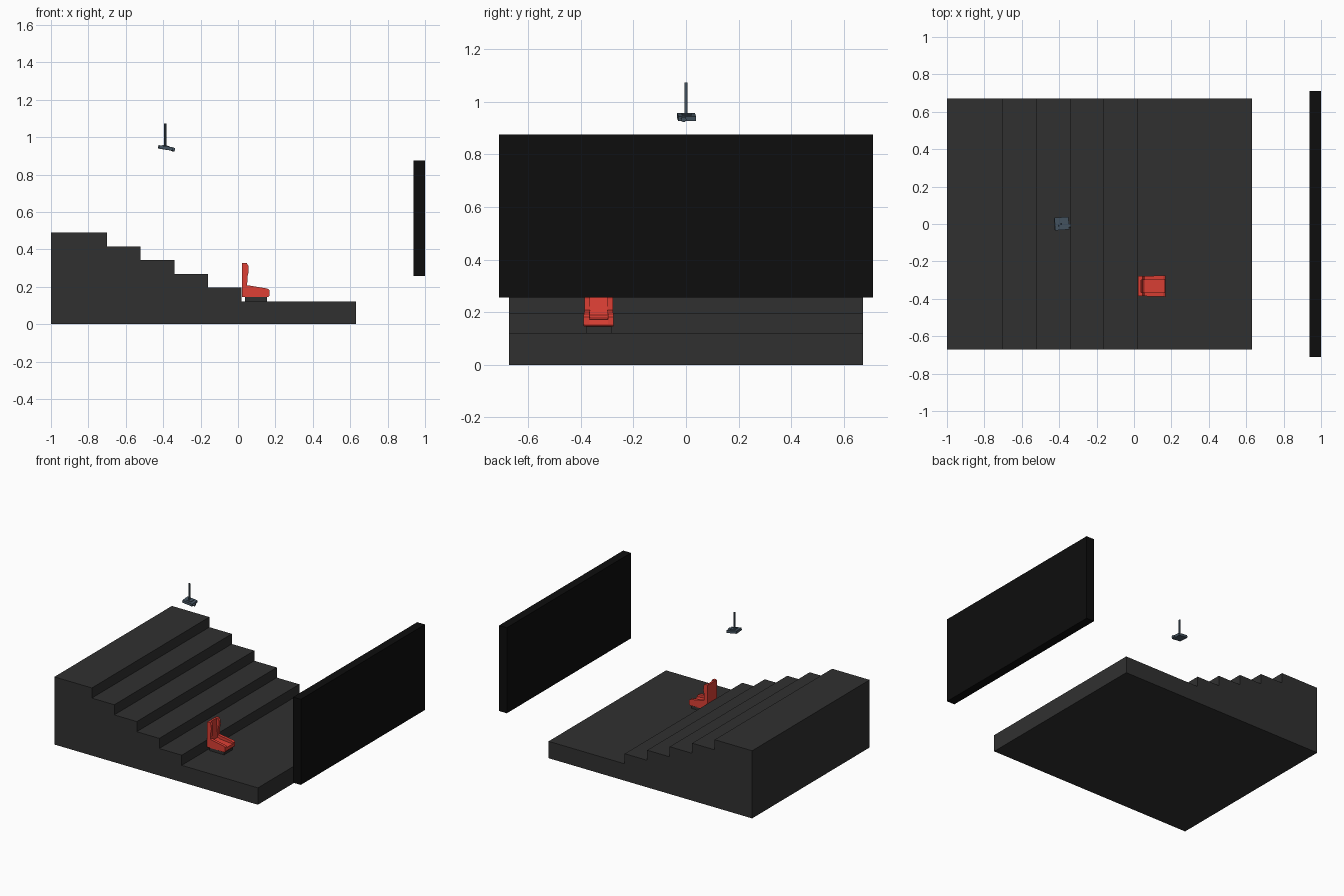
import bpy, bmesh
from math import radians
from mathutils import Matrix, Vector

if "Cube" in bpy.data.objects:
    bpy.data.objects.remove(bpy.data.objects["Cube"])


def material(name, rgb):
    m = bpy.data.materials.new(name)
    m.diffuse_color = (*rgb, 1)
    m.use_nodes = True
    m.node_tree.nodes["Principled BSDF"].inputs["Base Color"].default_value = m.diffuse_color
    return m


DARK = material("dark_carpet", (0.03, 0.03, 0.03))
BLACK = material("screen_black", (0.004, 0.004, 0.004))
RED = material("red_upholstery", (0.72, 0.05, 0.035))
STEEL = material("blue_grey_metal", (0.06, 0.09, 0.12))


def finish(name, bm, mat, matrix=None):
    bmesh.ops.recalc_face_normals(bm, faces=bm.faces[:])
    if matrix:
        bm.transform(matrix)
    me = bpy.data.meshes.new(name)
    bm.to_mesh(me)
    bm.free()
    me.materials.append(mat)
    ob = bpy.data.objects.new(name, me)
    bpy.context.collection.objects.link(ob)
    return ob


def box(name, lo, hi, mat, matrix=None):
    bm = bmesh.new()
    bmesh.ops.create_cube(bm, size=1)
    lo, hi = Vector(lo), Vector(hi)
    for v in bm.verts:
        v.co = Vector(a + (b - a) * (c + 0.5) for a, b, c in zip(lo, hi, v.co))
    return finish(name, bm, mat, matrix)


def extrude_xz(name, pts, y0, y1, mat):
    """Side profile in x, z swept along y."""
    bm = bmesh.new()
    face = bm.faces.new([bm.verts.new((x, y0, z)) for x, z in pts])
    new = bmesh.ops.extrude_face_region(bm, geom=[face])["geom"]
    bmesh.ops.translate(bm, vec=(0, y1 - y0, 0),
                        verts=[g for g in new if isinstance(g, bmesh.types.BMVert)])
    return finish(name, bm, mat)


def cylinder(name, r, depth, segs, mat, matrix):
    bm = bmesh.new()
    bmesh.ops.create_cone(bm, cap_ends=True, segments=segs, radius1=r, radius2=r, depth=depth)
    return finish(name, bm, mat, matrix)


# Stepped floor: front landing, four treads and a deep top tread
profile = [(-1, 0), (0.63, 0), (0.63, 0.122)]
x, z = 0.02, 0.122
for i in range(5):
    profile += [(x, z), (x, z + 0.0735)]
    x, z = x - 0.18, z + 0.0735
profile.append((-1, z))
extrude_xz("stepped_floor", profile, -0.672, 0.672, DARK)

# Screen
box("screen", (0.938, -0.71, 0.257), (1.0, 0.71, 0.876), BLACK)

# Seat: plinth, L-shaped shell, then side bolsters
CY = -0.332
box("seat_plinth", (0.037, CY - 0.048, 0.12), (0.155, CY + 0.048, 0.146), DARK)
parts = [extrude_xz("seat_shell", [
    (0.022, 0.145), (0.162, 0.145), (0.168, 0.152), (0.165, 0.172), (0.06, 0.182),
    (0.047, 0.19), (0.04, 0.26), (0.037, 0.326), (0.022, 0.326)],
    CY - 0.054, CY + 0.054, RED)]
for side in (-1, 1):
    y0, y1 = CY + side * 0.034, CY + side * 0.055
    parts.append(extrude_xz("seat_arm_bolster", [
        (0.03, 0.147), (0.160, 0.147), (0.169, 0.156), (0.169, 0.182), (0.158, 0.19),
        (0.05, 0.208), (0.03, 0.208)], y0, y1, RED))
    parts.append(extrude_xz("backrest_bolster", [
        (0.024, 0.2), (0.049, 0.2), (0.05, 0.25), (0.057, 0.282), (0.055, 0.312),
        (0.046, 0.328), (0.024, 0.328)], y0, y1, RED))
# Seat widens slightly towards the front
for ob in parts:
    for v in ob.data.vertices:
        v.co.y = CY + (v.co.y - CY) * (0.96 + 0.08 * (v.co.x - 0.02) / 0.15)

# Ceiling projector: tilted body, lens, rear feet, mount and pole
tilt = Matrix.Translation((-0.387, 0.002, 0.942)) @ Matrix.Rotation(radians(4), 4, "Z") \
    @ Matrix.Rotation(radians(9), 4, "Y")
box("projector_body", (-0.038, -0.034, -0.009), (0.038, 0.034, 0.009), STEEL, tilt)
cylinder("projector_lens", 0.01, 0.018, 16, STEEL,
         tilt @ Matrix.Translation((0.04, -0.014, -0.002)) @ Matrix.Rotation(radians(90), 4, "Y"))
box("mount_plate", (-0.018, -0.018, 0.008), (0.018, 0.018, 0.013), STEEL, tilt)
cylinder("ceiling_pole", 0.0055, 0.125, 16, STEEL, Matrix.Translation((-0.389, 0, 1.0105)))
